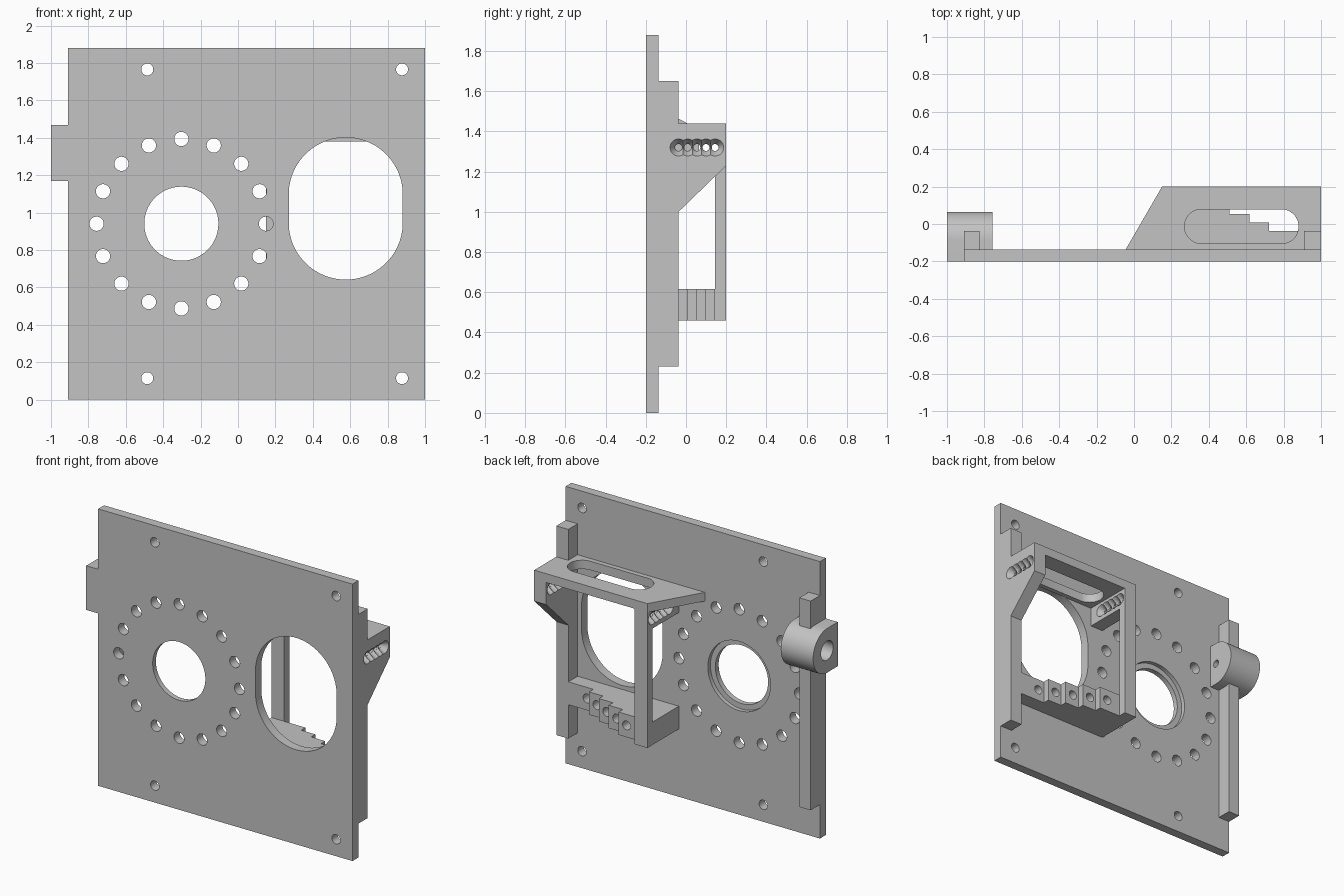
import bpy
import bmesh
import math

if "Cube" in bpy.data.objects:
    bpy.data.objects.remove(bpy.data.objects["Cube"], do_unlink=True)

GREY = (0.546, 0.546, 0.546, 1)
mat = bpy.data.materials.new("light grey")
mat.use_nodes = True
mat.diffuse_color = GREY
mat.node_tree.nodes["Principled BSDF"].inputs["Base Color"].default_value = GREY

BACK = -0.137   # rear face of the panel
RIB = -0.037    # rear face of the ribs
REAR = 0.2      # rear face of the cage


def loft(name, axis, a, b, start, end=None):
    """Solid between two outlines lying at a and b along an axis."""
    place = {"x": lambda u, v, t: (t, u, v),
             "y": lambda u, v, t: (u, t, v),
             "z": lambda u, v, t: (u, v, t)}[axis]
    bm = bmesh.new()
    lower = [bm.verts.new(place(u, v, a)) for u, v in start]
    upper = [bm.verts.new(place(u, v, b)) for u, v in (end or start)]
    bm.faces.new(lower)
    bm.faces.new(upper)
    n = len(lower)
    for i in range(n):
        j = (i + 1) % n
        bm.faces.new((lower[i], lower[j], upper[j], upper[i]))
    bmesh.ops.recalc_face_normals(bm, faces=bm.faces)
    mesh = bpy.data.meshes.new(name)
    bm.to_mesh(mesh)
    bm.free()
    mesh.materials.append(mat)
    obj = bpy.data.objects.new(name, mesh)
    bpy.context.collection.objects.link(obj)
    return obj


def rect(u0, u1, v0, v1):
    return [(u0, v0), (u1, v0), (u1, v1), (u0, v1)]


def ring(u, v, r, du=0, dv=0, n=32):
    """Circle, stretched to a slot by du or dv."""
    angles = [(i + 0.5) * math.tau / n for i in range(n)]
    return [(u + r * math.cos(t) + math.copysign(du, math.cos(t)),
             v + r * math.sin(t) + math.copysign(dv, math.sin(t))) for t in angles]


def cut(obj, cutters):
    """Subtract the cutters and discard them."""
    for c in cutters:
        c.hide_render = True
        mod = obj.modifiers.new("cut", "BOOLEAN")
        mod.operation = "DIFFERENCE"
        mod.solver = "EXACT"
        mod.object = c
    bpy.context.view_layer.update()
    graph = bpy.context.evaluated_depsgraph_get()
    mesh = bpy.data.meshes.new_from_object(obj.evaluated_get(graph))
    obj.modifiers.clear()
    obj.data = mesh
    for c in cutters:
        bpy.data.objects.remove(c, do_unlink=True)


def bore(u, v, r, axis="y", a=-0.3, b=0.0, **slot):
    return loft("cutter", axis, a, b, ring(u, v, r, **slot))


def pin_holes(x0, x1):
    """Row of through holes along x, countersunk on both faces."""
    cutters = []
    for i in range(5):
        y = RIB + i * 0.0455
        narrow, wide = ring(y, 1.32, 0.018), ring(y, 1.32, 0.046)
        cutters.append(bore(y, 1.32, 0.017, "x", x0 - 0.05, x1 + 0.05))
        cutters.append(loft("cutter", "x", x0 - 0.006, x0 + 0.04, wide, narrow))
        cutters.append(loft("cutter", "x", x1 - 0.04, x1 + 0.006, narrow, wide))
    return cutters


# Panel with a stepped round opening, a hole circle, a window and screw holes
panel = loft("panel", "y", -0.2, BACK, rect(-0.91, 1, 0, 1.88))
cx, cz = -0.303, 0.941
holes = [bore(cx, cz, 0.198, n=64), bore(cx, cz, 0.235, a=-0.165, n=64),
         bore(0.576, 1.022, 0.305, dv=0.075, n=64)]
for i in range(16):
    t = i * math.tau / 16
    holes.append(bore(cx + 0.453 * math.cos(t), cz + 0.453 * math.sin(t), 0.038))
for x in (-0.485, 0.877):
    for z in (0.115, 1.766):
        holes.append(bore(x, z, 0.032))
cut(panel, holes)

# Plain rib on one edge
loft("right_rib", "x", -0.91, -0.825, rect(BACK, RIB, 0.23, 1.65))

# Rib on the other edge, carrying the braced side of the cage
left_rib = loft("left_rib_and_cage_side", "x", 0.91, 1, [
    (BACK, 0.23), (RIB, 0.23), (RIB, 1.0), (REAR, 1.23),
    (REAR, 1.38), (RIB, 1.38), (RIB, 1.65), (BACK, 1.65)])
cut(left_rib, pin_holes(0.91, 1))

# Slanted cage roof with a slot
roof = loft("cage_roof", "z", 1.38, 1.44, [
    (-0.045, BACK), (0.91, BACK), (0.91, RIB), (1, RIB), (1, REAR), (0.15, REAR)])
cut(roof, [bore(0.575, -0.013, 0.092, "z", 1.3, 1.5, du=0.213)])

# Inner cage wall and post
wall = loft("cage_inner_wall", "x", 0.15, 0.245, rect(BACK, REAR, 1.25, 1.38))
cut(wall, pin_holes(0.15, 0.245))
loft("cage_post", "z", 0.615, 1.25, rect(0.15, 0.245, 0.145, REAR))

# Stepped cage floor with one blind hole per step
outline = [(0.91, BACK), (0.15, BACK), (0.15, REAR), (0.245, REAR)]
edges = [0.245, 0.405, 0.511, 0.617, 0.723, 0.91]
sockets = []
for i in range(5):
    y = 0.145 - i * 0.0455
    outline += [(edges[i], y), (edges[i + 1], y)]
    sockets.append(bore(0.345 + i * 0.106, 0.54, 0.03, "y", y - 0.08, y + 0.03))
floor = loft("cage_floor", "z", 0.46, 0.615, outline)
cut(floor, sockets)

# Round-backed hinge boss
arc = [(-0.085 + 0.15 * math.sin(t), 1.32 + 0.15 * math.cos(t))
       for t in (i * math.pi / 24 for i in range(25))]
boss = loft("hinge_boss", "x", -1, -0.757, [(-0.2, 1.47)] + arc + [(-0.2, 1.17)])
cut(boss, [bore(-0.085, 1.32, 0.065, "x", -1.1, -0.85),
           bore(-0.085, 1.32, 0.025, "x", -0.9, -0.7)])

# Smooth the curved walls while keeping corners crisp
bpy.ops.object.select_all(action="DESELECT")
for obj in (panel, left_rib, roof, wall, floor, boss):
    obj.select_set(True)
    bpy.context.view_layer.objects.active = obj
bpy.ops.object.shade_smooth_by_angle(angle=math.radians(30))
